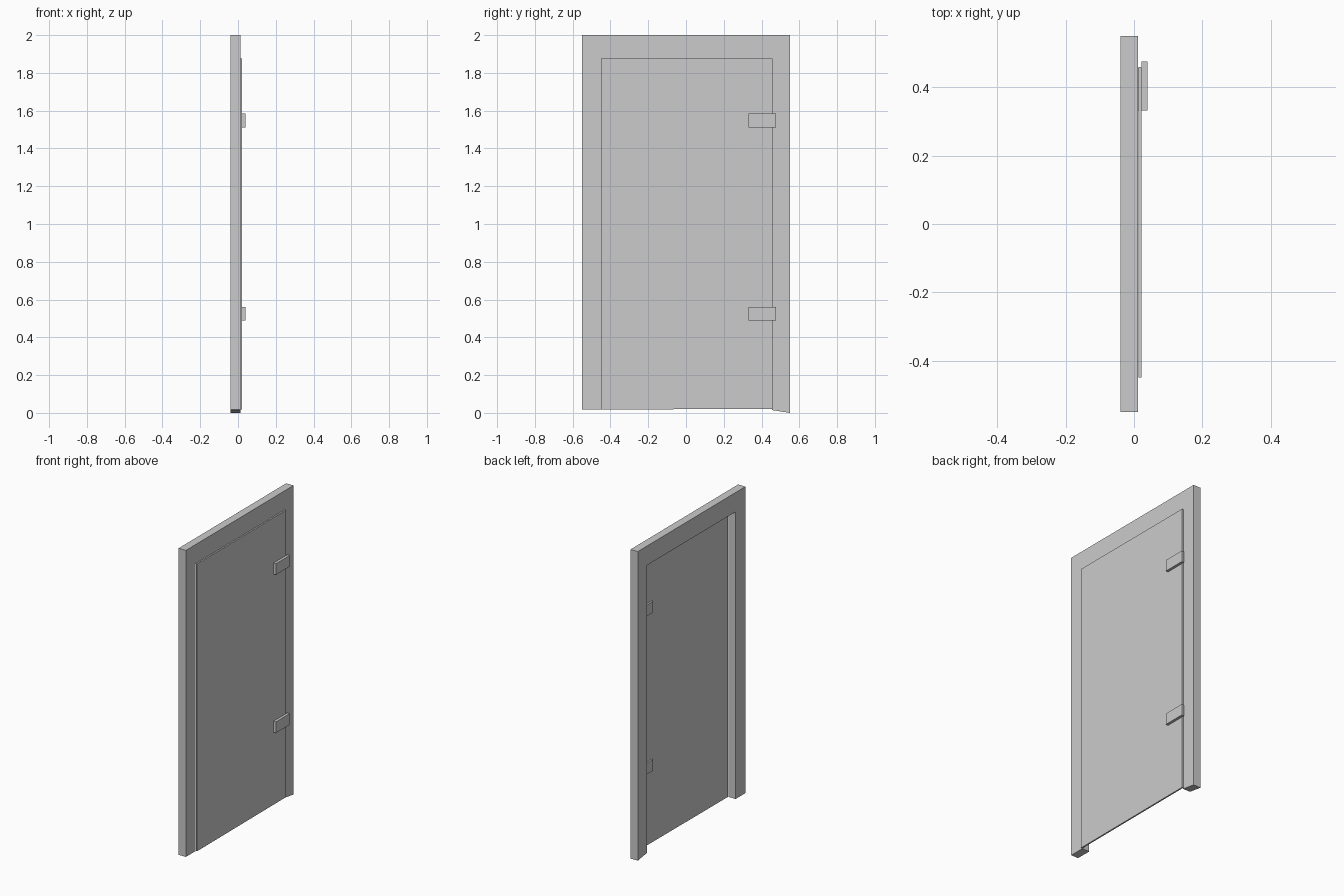
import bpy, bmesh

if "Cube" in bpy.data.objects:
    bpy.data.objects.remove(bpy.data.objects["Cube"])


def plate(name, outline, x0, x1):
    """Extrude a (y, z) outline along x."""
    bm = bmesh.new()
    face = bm.faces.new([bm.verts.new((x0, y, z)) for y, z in outline])
    ext = bmesh.ops.extrude_face_region(bm, geom=[face])
    moved = [v for v in ext["geom"] if isinstance(v, bmesh.types.BMVert)]
    bmesh.ops.translate(bm, verts=moved, vec=(x1 - x0, 0, 0))
    bmesh.ops.recalc_face_normals(bm, faces=bm.faces)
    mesh = bpy.data.meshes.new(name)
    bm.to_mesh(mesh)
    bm.free()
    obj = bpy.data.objects.new(name, mesh)
    bpy.context.collection.objects.link(obj)
    return obj


def rect(y0, y1, z0, z1):
    return [(y0, z0), (y1, z0), (y1, z1), (y0, z1)]


# door frame: upside-down U, hinge-side foot cut at a slope
plate("door_frame", [(-0.55, 0.017), (-0.45, 0.017), (-0.45, 1.875),
                     (0.455, 1.875), (0.455, 0.015), (0.55, 0.0),
                     (0.55, 2.0), (-0.55, 2.0)], -0.04, 0.012)

# thin door panel on the outer face of the frame
plate("door_panel", [(-0.449, 0.018), (0.459, 0.021),
                     (0.459, 1.877), (-0.449, 1.877)], 0.0125, 0.022)

# hinges: outer plate and matching inner clamp
for label, z in (("lower", 0.525), ("upper", 1.548)):
    plate(label + "_hinge", rect(0.332, 0.476, z - 0.036, z + 0.036), 0.022, 0.039)
    plate(label + "_hinge_clamp", rect(0.332, 0.455, z - 0.036, z + 0.036), 0.002, 0.0125)
